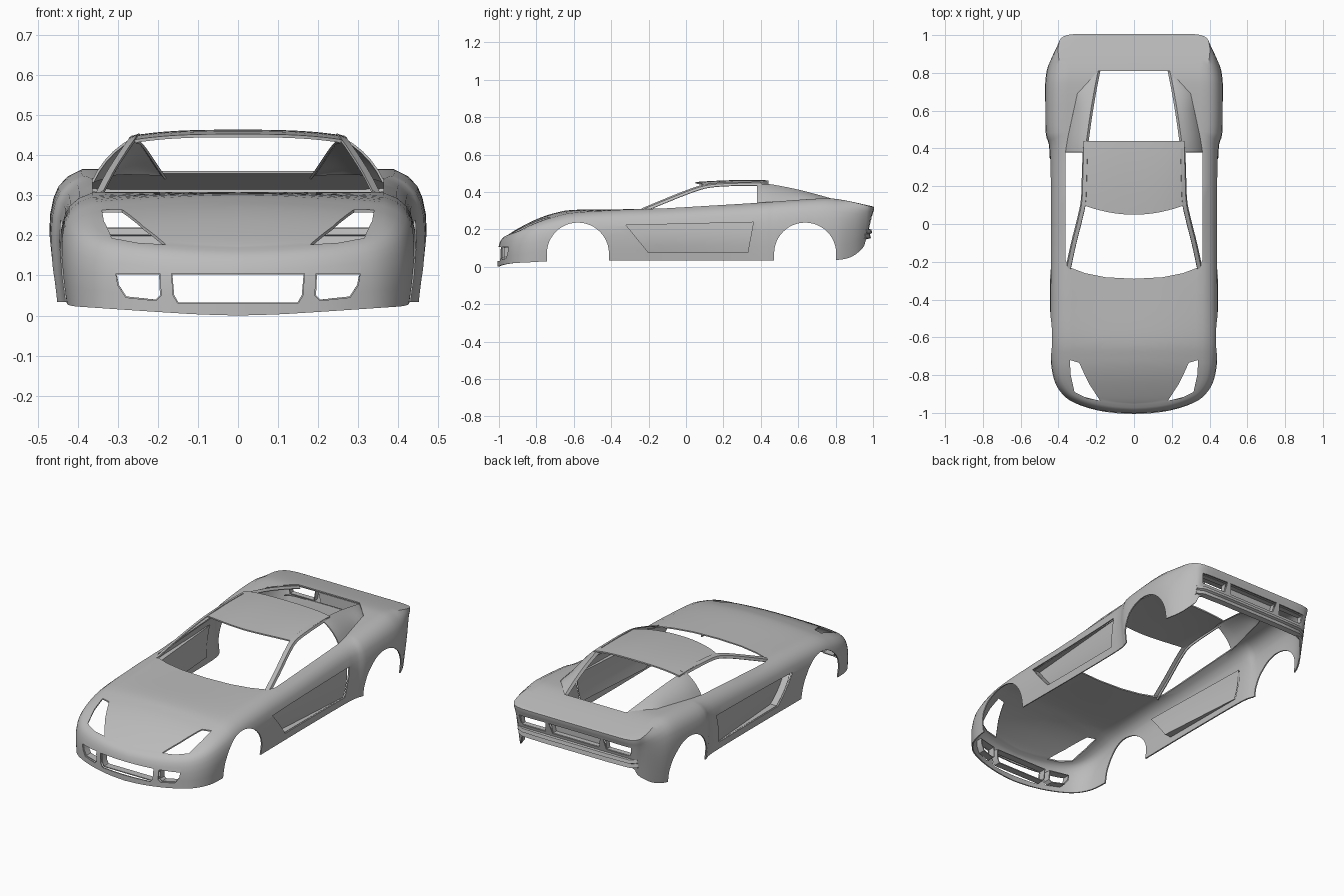
import bpy, bmesh, math
from mathutils import Vector

if "Cube" in bpy.data.objects:
    bpy.data.objects.remove(bpy.data.objects["Cube"], do_unlink=True)

paint = bpy.data.materials.new("grey_paint")
paint.use_nodes = True
paint.diffuse_color = (0.5, 0.5, 0.5, 1)
paint.node_tree.nodes["Principled BSDF"].inputs["Base Color"].default_value = (0.5, 0.5, 0.5, 1)


def spline(pts, steps):
    """Smooth curve through the points."""
    pts = [Vector(p) for p in pts]
    out = []
    for i in range(len(pts) - 1):
        p0, p1, p2 = pts[max(i - 1, 0)], pts[i], pts[i + 1]
        p3 = pts[min(i + 2, len(pts) - 1)]
        for k in range(steps):
            t = k / steps
            out.append(0.5 * (2 * p1 + (p2 - p0) * t + (2 * p0 - 5 * p1 + 4 * p2 - p3) * t * t
                              + (3 * p1 - p0 - 3 * p2 + p3) * t ** 3))
    return out + [pts[-1]]


def lookup(table, v):
    for a, b in zip(table, table[1:]):
        if v <= b[0]:
            t = max(0, (v - a[0]) / (b[0] - a[0]))
            return a[1] + (b[1] - a[1]) * t
    return table[-1][1]


def apply(obj, kind, **props):
    mod = obj.modifiers.new(kind, kind)
    for key, val in props.items():
        setattr(mod, key, val)
    bpy.context.view_layer.objects.active = obj
    bpy.ops.object.modifier_apply(modifier=mod.name)


def grid(name, rows, thick=0.006, mirror=True, loop=False, offset=-1):
    """Sheet from rows of points, mirrored across x and given thickness."""
    bm = bmesh.new()
    vs = [[bm.verts.new(p) for p in r] for r in rows]
    n = len(rows[0])
    for a, b in zip(vs, vs[1:]):
        for j in range(n if loop else n - 1):
            k = (j + 1) % n
            bm.faces.new((a[j], a[k], b[k], b[j]))
    bmesh.ops.remove_doubles(bm, verts=bm.verts, dist=1e-5)
    mesh = bpy.data.meshes.new(name)
    bm.to_mesh(mesh)
    bm.free()
    obj = bpy.data.objects.new(name, mesh)
    bpy.context.collection.objects.link(obj)
    mesh.materials.append(paint)
    if mirror:
        apply(obj, "MIRROR", use_clip=True, merge_threshold=0.0005)
    if thick:
        apply(obj, "SOLIDIFY", thickness=thick, offset=offset)
    return obj


def cut(obj, poly, axis, lo, hi):
    """Remove a prism whose outline is drawn across the given axis."""
    def place(p, h):
        q = list(p)
        q.insert(axis, h)
        return q
    bm = bmesh.new()
    a = [bm.verts.new(place(p, lo)) for p in poly]
    b = [bm.verts.new(place(p, hi)) for p in poly]
    bm.faces.new(a)
    bm.faces.new(b)
    for i in range(len(a)):
        j = (i + 1) % len(a)
        bm.faces.new((a[i], a[j], b[j], b[i]))
    bmesh.ops.recalc_face_normals(bm, faces=bm.faces)
    mesh = bpy.data.meshes.new("cutter")
    bm.to_mesh(mesh)
    bm.free()
    cutter = bpy.data.objects.new("cutter", mesh)
    cutter.hide_render = True
    bpy.context.collection.objects.link(cutter)
    apply(obj, "BOOLEAN", operation="DIFFERENCE", solver="EXACT", object=cutter)
    bpy.data.objects.remove(cutter, do_unlink=True)


def both(poly):
    return [poly, [(-p[0], p[1]) for p in poly]]


# Body shell: walls around the plan outline, then the deck up to the centre line
profile = [(p.x, p.y) for p in spline([(-1, 0.11), (-0.96, 0.155), (-0.9, 0.195), (-0.8, 0.246),
           (-0.7, 0.28), (-0.58, 0.298), (-0.2, 0.302), (0.1, 0.318), (0.4, 0.336),
           (0.7, 0.357), (0.82, 0.353), (1, 0.315)], 5)]


def deck_z(x, y):
    crown = 0.025 * min(1, max(0, (-0.3 - y) / 0.4))
    return lookup(profile, y) - crown * (x / 0.4) ** 2


# outline x, outline y, centre-line y, bottom z
outline = spline([(0, -1, -0.9, 0), (0.1, -0.994, -0.87, 0.003), (0.2, -0.978, -0.84, 0.009),
                  (0.29, -0.95, -0.8, 0.015), (0.36, -0.91, -0.76, 0.02), (0.41, -0.84, -0.72, 0.024),
                  (0.432, -0.74, -0.67, 0.03), (0.438, -0.6, -0.57, 0.034), (0.438, -0.4, -0.4, 0.035),
                  (0.436, 0, 0, 0.035), (0.44, 0.38, 0.38, 0.035), (0.46, 0.48, 0.48, 0.035),
                  (0.465, 0.65, 0.65, 0.035), (0.46, 0.78, 0.78, 0.035), (0.437, 0.88, 0.87, 0.05),
                  (0.4, 0.955, 0.92, 0.095), (0.35, 0.995, 0.94, 0.145), (0.2, 1, 0.955, 0.15),
                  (0, 1, 0.97, 0.15)], 4)
heights = (0, 0.25, 0.5, 0.68, 0.8, 0.88, 0.95, 1)
insets = {"side": (0.014, 0.005, 0, 0.003, 0.011, 0.022, 0.043, 0.075),
          "nose": (0, 0, 0, 0.006, 0.012, 0.02, 0.031, 0.05),
          "tail": (0.04, 0.032, 0.022, 0.015, 0.01, 0.006, 0.002, 0)}
rows = []
for i, (px, py, ty, zb) in enumerate(outline):
    d = outline[min(i + 1, len(outline) - 1)] - outline[max(i - 1, 0)]
    inward = Vector((-d.y, d.x)).normalized()
    if px < 0.001:
        inward = Vector((0, 1 if py < 0 else -1))
    front = min(1, max(0, (-0.7 - py) / 0.22))
    back = min(1, max(0, (py - 0.82) / 0.15))
    wall = []
    for k, f in enumerate(heights):
        inset = (insets["nose"][k] * front + insets["tail"][k] * back
                 + insets["side"][k] * (1 - front - back))
        wall.append((f, Vector((px, py)) + inward * inset))
    top = wall[-1][1]
    zs = deck_z(top.x, top.y)
    row = [(max(0, q.x), q.y, zb + (zs - zb) * f) for f, q in wall]
    for k in range(1, 11):
        x, y = top.lerp(Vector((0, ty)), k / 10)
        row.append((max(0, x), y, deck_z(x, y)))
    rows.append(row)
body = grid("body_shell", rows, 0.007)

# Wheel arches
for y in (-0.578, 0.637):
    arch = [(y + 0.166 * math.cos(a * math.pi / 24), 0.07 + 0.166 * math.sin(a * math.pi / 24))
            for a in range(25)]
    cut(body, arch + [(y - 0.163, -0.1), (y + 0.163, -0.1)], 0, -0.6, 0.6)

# Cabin opening
cabin = [(0.15, -0.282), (0.26, -0.26), (0.34, -0.23), (0.363, -0.19), (0.363, 0.38),
         (0.35, 0.46), (0.3, 0.69), (0.19, 0.81)]
cut(body, [(0, -0.29)] + cabin + [(-x, y) for x, y in reversed(cabin)], 2, 0.2, 0.6)

# Headlight openings
lamp = [(0.34, -0.72), (0.29, -0.735), (0.265, -0.79), (0.235, -0.85), (0.18, -0.935),
        (0.25, -0.922), (0.315, -0.89), (0.335, -0.8)]
for poly in both(lamp):
    cut(body, poly, 2, 0.1, 0.6)


def rim(name, poly, surface, depth, mirror):
    """Short sleeve behind an opening."""
    grid(name, [[(x, surface(x) + s, z) for x, z in poly] for s in (0, depth)],
         0.006, mirror, True, 0)


def nose_y(x):
    return -0.992 + 0.5 * x * x


def tail_y(x):
    return 0.978


# Front intakes
intake = [(-0.166, 0.105), (0.166, 0.105), (0.162, 0.05), (0.15, 0.03), (-0.15, 0.03), (-0.162, 0.05)]
side_intake = [(0.195, 0.105), (0.305, 0.105), (0.3, 0.075), (0.28, 0.045), (0.205, 0.037), (0.192, 0.05)]
for poly in [intake] + both(side_intake):
    cut(body, poly, 1, -1.1, -0.85)
rim("front_intake_rim", intake, nose_y, 0.04, False)
rim("side_intake_rims", side_intake, nose_y, 0.04, True)

# Tail lamp openings and recessed centre panel
tail = [(0.18, 0.275), (0.35, 0.272), (0.34, 0.218), (0.19, 0.218)]
plate = [(-0.16, 0.275), (0.16, 0.275), (0.145, 0.218), (-0.145, 0.218)]
for poly in [plate] + both(tail):
    cut(body, poly, 1, 0.9, 1.1)
rim("tail_lamp_rims", tail, tail_y, -0.03, True)
rim("tail_panel_rim", plate, tail_y, -0.03, False)
grid("tail_panel", [[(x, 0.95, z) for x, z in plate[:2]],
                    [(x, 0.95, z) for x, z in reversed(plate[2:])]], 0.005, False)

# Rear bumper strip
section = [(0.965, 0.2), (0.988, 0.196), (0.992, 0.182), (0.98, 0.176), (0.985, 0.155), (0.96, 0.15)]
grid("rear_bumper", [[(x, y - drop, z) for y, z in section]
                     for x, drop in ((0, 0), (0.2, 0), (0.33, 0.004), (0.37, 0.025))], 0.004)

# Door scoops: recessed panels that fade out towards the rear
scoop = [(-0.32, 0.222), (0.36, 0.238), (0.33, 0.075), (-0.2, 0.075)]
for lo, hi in ((0.38, 0.6), (-0.6, -0.38)):
    cut(body, scoop, 0, lo, hi)
rows = []
for k in range(9):
    u = max(0, k - 1) / 7
    depth = 0 if k == 0 else 0.036 * (1 - u) + 0.001
    row = []
    for v, sunk in ((0, 0), (0, 1), (0.25, 1), (0.5, 1), (0.75, 1), (1, 1), (1, 0)):
        y = (-0.32 + 0.68 * u) * (1 - v) + (-0.2 + 0.53 * u) * v
        z = (0.222 + 0.016 * u) * (1 - v) + 0.075 * v
        x = 0.434 - 0.008 * (2 * v - 0.9) ** 2 + 0.003 * u
        row.append((x - depth * sunk, y, z))
    rows.append(row)
grid("door_scoops", rows, 0.003)

# Roof panel
rows = []
for i in range(11):
    x = 0.265 * i / 10
    y0 = 0.05 + 0.05 * (i / 10) ** 2
    rows.append([(x, y0 + (0.44 - y0) * k / 8,
                  0.459 - 0.015 * (i / 10) ** 3 - 0.014 * (1 - k / 8) ** 2 - 0.005 * (k / 8) ** 3)
                 for k in range(9)])
grid("roof", rows, 0.008)

# Windscreen pillars running into the roof rails
rail = spline([(0.352, -0.235, 0.3), (0.325, -0.11, 0.352), (0.29, 0.03, 0.407),
               (0.272, 0.12, 0.432), (0.267, 0.24, 0.441), (0.262, 0.4, 0.443)], 4)
grid("windscreen_pillars", [[p + Vector((0.004, 0.006, -0.01)), p, p + Vector((-0.018, -0.002, 0.006))]
                            for p in rail], 0.006)

# Rear quarter panels from the roof down to the shoulders
inner = spline([(0.262, 0.38, 0.445), (0.252, 0.44, 0.443), (0.232, 0.58, 0.417),
                (0.21, 0.71, 0.384), (0.19, 0.81, 0.355)], 4)
outer = spline([(0.366, 0.38, 0.334), (0.354, 0.46, 0.34), (0.328, 0.58, 0.347),
                (0.298, 0.7, 0.356), (0.188, 0.815, 0.353)], 4)
rows = []
for a, b in zip(inner, outer):
    bulge = (a - b).length * 0.1
    rows.append([a + Vector((-0.012, 0, -0.012))]
                + [a.lerp(b, t) + Vector((1, 0, 1)) * bulge * 4 * t * (1 - t) * 0.6
                   for t in (0, 0.2, 0.4, 0.6, 0.8, 1)])
grid("rear_quarter_panels", rows, 0.006)

# Shading: smooth surfaces with crisp edges
for obj in bpy.context.scene.objects:
    obj.select_set(obj.type == "MESH")
bpy.ops.object.shade_smooth_by_angle(angle=math.radians(32))
